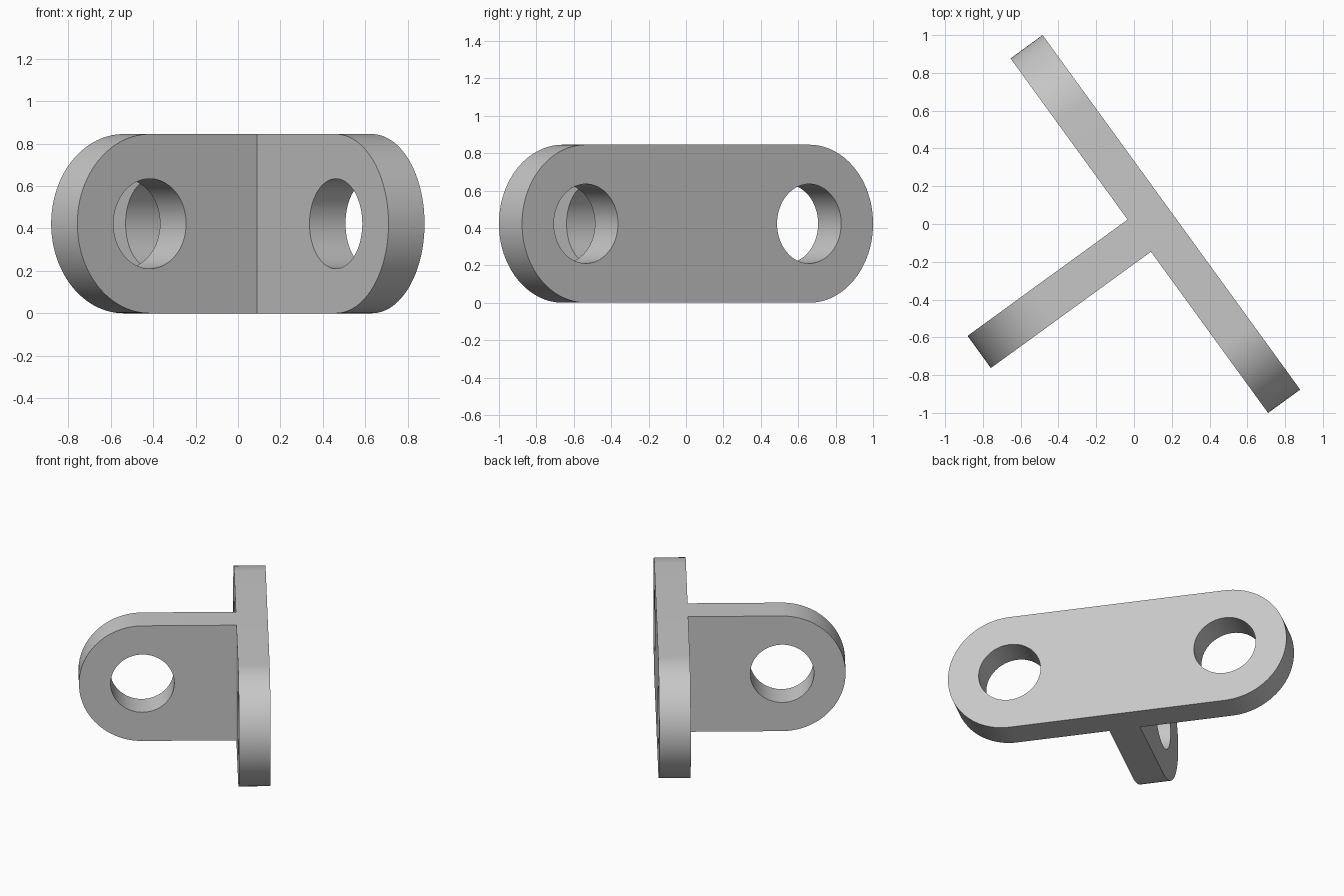
import bpy, bmesh
from math import radians, pi, sin, cos

cube = bpy.data.objects.get("Cube")
if cube:
    bpy.data.objects.remove(cube, do_unlink=True)

R = 0.4225           # rounded end radius, half the height
HOLE = 0.212         # hole radius
T = 0.21             # plate thickness
REACH = 0.7375       # end centre distance on the long plate
ARM_REACH = 0.73     # end centre distance on the arm
TURN = radians(-54)  # heading of the long plate
CENTRE = (0.113, 0.0, R)

grey = bpy.data.materials.new("plain grey")
grey.use_nodes = True
colour = (0.57, 0.57, 0.57, 1)
grey.diffuse_color = colour
grey.node_tree.nodes["Principled BSDF"].inputs["Base Color"].default_value = colour


def arc(cx, radius, start, sweep, steps):
    return [(cx + radius * cos(start + sweep * i / steps),
             radius * sin(start + sweep * i / steps)) for i in range(steps + 1)]


def plate(name, outline, hole_centres, heading):
    """Upright plate: filled outline with round holes, extruded to thickness."""
    curve = bpy.data.curves.new(name, "CURVE")
    curve.dimensions = "2D"
    curve.fill_mode = "BOTH"
    curve.extrude = T / 2
    loops = [outline] + [arc(c, HOLE, 0, 2 * pi, 64)[:-1] for c in hole_centres]
    for pts in loops:
        spline = curve.splines.new("POLY")
        spline.points.add(len(pts) - 1)
        for p, (u, v) in zip(spline.points, pts):
            p.co = (u, v, 0, 1)
        spline.use_cyclic_u = True
    temp = bpy.data.objects.new(name + " outline", curve)
    bpy.context.collection.objects.link(temp)
    dg = bpy.context.evaluated_depsgraph_get()
    mesh = bpy.data.meshes.new_from_object(temp.evaluated_get(dg))
    bpy.data.objects.remove(temp, do_unlink=True)

    # Weld the caps to the walls
    bm = bmesh.new()
    bm.from_mesh(mesh)
    bmesh.ops.remove_doubles(bm, verts=bm.verts, dist=0.0001)
    bmesh.ops.recalc_face_normals(bm, faces=bm.faces)
    bm.to_mesh(mesh)
    bm.free()
    mesh.materials.clear()
    mesh.materials.append(grey)

    obj = bpy.data.objects.new(name, mesh)
    bpy.context.collection.objects.link(obj)
    obj.location = CENTRE
    obj.rotation_euler = (pi / 2, 0, heading)
    bpy.ops.object.select_all(action="DESELECT")
    obj.select_set(True)
    bpy.context.view_layer.objects.active = obj
    bpy.ops.object.shade_smooth_by_angle(angle=radians(30))
    return obj


# Long plate, rounded at both ends with a hole in each
plate("long_plate",
      arc(REACH, R, -pi / 2, pi, 48) + arc(-REACH, R, pi / 2, pi, 48),
      (REACH, -REACH), TURN)

# Arm standing square to the plate, starting on its face
plate("side_arm",
      [(T / 2, -R)] + arc(ARM_REACH, R, -pi / 2, pi, 48) + [(T / 2, R)],
      (ARM_REACH,), TURN - pi / 2)
